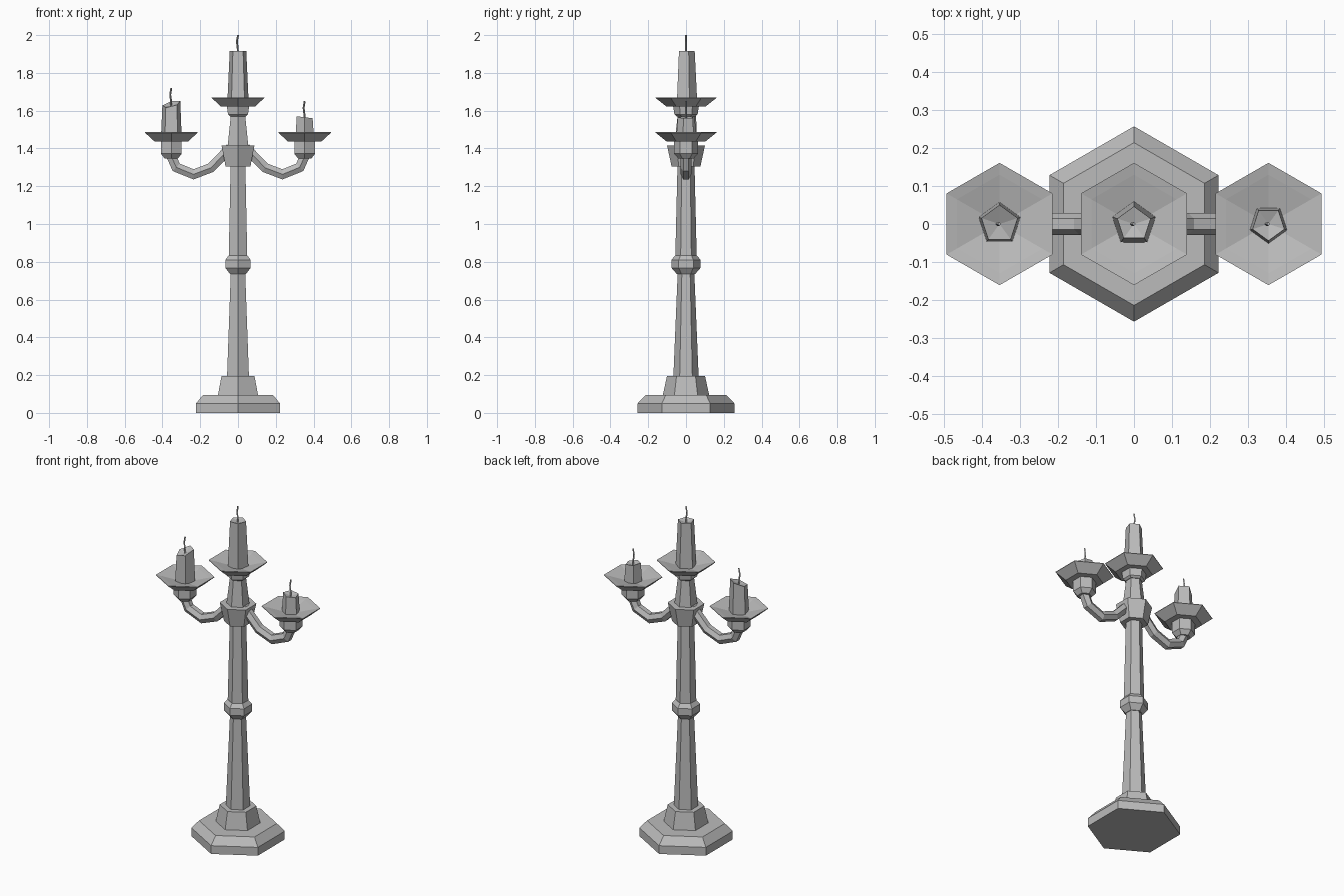
import bpy, bmesh, math
from mathutils import Vector

cube = bpy.data.objects.get("Cube")
if cube:
    bpy.data.objects.remove(cube, do_unlink=True)

grey = bpy.data.materials.new("grey metal and wax")
grey.use_nodes = True
grey.diffuse_color = (0.5, 0.5, 0.5, 1)
grey.node_tree.nodes["Principled BSDF"].inputs["Base Color"].default_value = (0.5, 0.5, 0.5, 1)

HEX = 1 / math.cos(math.pi / 6)   # flat half-width to corner radius


def loft(name, rings):
    """Skin a list of point rings into a flat-shaded closed solid."""
    bm = bmesh.new()
    loops = [[bm.verts.new(p) for p in ring] for ring in rings]
    n = len(loops[0])
    for a, b in zip(loops, loops[1:]):
        for i in range(n):
            j = (i + 1) % n
            bm.faces.new((a[i], a[j], b[j], b[i]))
    bm.faces.new(loops[0])
    bm.faces.new(loops[-1])
    bmesh.ops.remove_doubles(bm, verts=bm.verts, dist=0.0002)
    bmesh.ops.recalc_face_normals(bm, faces=bm.faces)
    mesh = bpy.data.meshes.new(name)
    bm.to_mesh(mesh)
    bm.free()
    mesh.materials.append(grey)
    obj = bpy.data.objects.new(name, mesh)
    bpy.context.collection.objects.link(obj)
    return obj


def ring(x, radius, z, sides=6, turn=90, slope=(0, 0)):
    pts = []
    for i in range(sides):
        a = math.radians(turn + 360 * i / sides)
        dx, dy = radius * math.cos(a), radius * math.sin(a)
        pts.append((x + dx, dy, z + dx * slope[0] + dy * slope[1]))
    return pts


def turned(name, profile, x=0, z=0):
    """Six-sided turned part from (half-width, height) pairs."""
    return loft(name, [ring(x, w * HEX, z + h) for w, h in profile])


def tube(name, path, radius, sides):
    """Sweep a polygon along a path lying in the xz plane, with mitred bends."""
    pts = [Vector((x, 0, z)) for x, z in path]
    rings = []
    for i, p in enumerate(pts):
        d0 = (p - pts[max(i - 1, 0)]).normalized()
        d1 = (pts[min(i + 1, len(pts) - 1)] - p).normalized()
        t = (d0 + d1).normalized()
        normal = Vector((-t.z, 0, t.x))
        miter = 1 / max(0.5, t.dot(d1 if i == 0 else d0))
        angles = [math.tau * k / sides for k in range(sides)]
        rings.append([p + Vector((0, radius * math.cos(a), 0))
                      + normal * radius * miter * math.sin(a) for a in angles])
    return loft(name, rings)


def dish(name, x, z):
    turned(name, [(0.06, 0), (0.09, 0), (0.139, 0.045), (0.139, 0.048),
                  (0.112, 0.042), (0.0, 0.01)], x, z)


def candle(name, x, z, top, r0, r1, turn, slope):
    # Wax with a shallow melted hollow, and a bent wick
    loft(name, [ring(x, r0, z, 5, turn), ring(x, r1, top, 5, turn, slope),
                ring(x, 0.0, top - 0.012, 5, turn)])
    tube(name + "_wick", [(x, top - 0.015), (x - 0.002, top + 0.02),
                          (x - 0.006, top + 0.05), (x, top + 0.085)], 0.005, 4)


# Foot and column
turned("foot", [(0.222, 0), (0.222, 0.05), (0.185, 0.095)])
turned("foot_tier", [(0.106, 0.095), (0.087, 0.196)])
turned("lower_column", [(0.058, 0.19), (0.038, 0.745)])
turned("knop", [(0.042, 0.735), (0.067, 0.768), (0.067, 0.81), (0.05, 0.833)])
turned("middle_column", [(0.049, 0.83), (0.039, 1.31)])
turned("arm_collar", [(0.066, 1.305), (0.087, 1.416)])
turned("upper_column", [(0.055, 1.41), (0.037, 1.585)])
turned("centre_cup", [(0.042, 1.57), (0.053, 1.58), (0.06, 1.63)])
dish("centre_dish", 0, 1.622)
candle("centre_candle", 0, 1.632, 1.915, 0.06, 0.046, 90, (0, 0))

# Mirrored arms, each with a cup and a drip dish
for side, s in (("left", 1), ("right", -1)):
    path = [(0.04, 1.405), (0.143, 1.298), (0.235, 1.263), (0.327, 1.3), (0.358, 1.37)]
    tube(side + "_arm", [(s * x, z) for x, z in path], 0.029, 6)
    turned(side + "_cup", [(0.035, 1.347), (0.055, 1.372), (0.055, 1.445)], s * 0.353)
    dish(side + "_dish", s * 0.353, 1.438)

# Side candles burnt to different heights
candle("left_candle", 0.353, 1.448, 1.565, 0.052, 0.044, 270, (-0.12, 0))
candle("right_candle", -0.353, 1.448, 1.635, 0.058, 0.05, 90, (0.25, 0.3))
